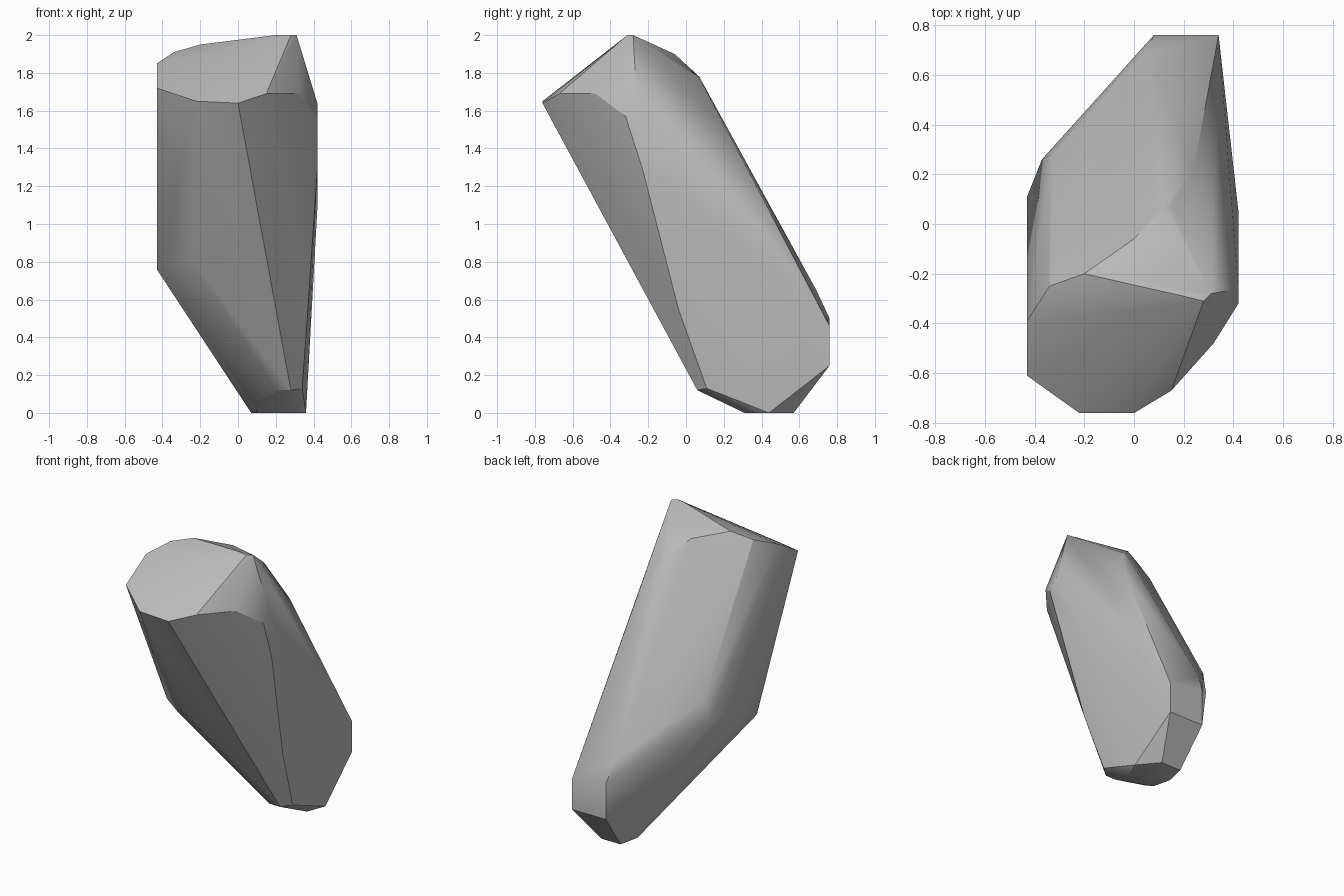
import bpy
import bmesh
import math

# Remove the default cube
default_cube = bpy.data.objects.get("Cube")
if default_cube:
    bpy.data.objects.remove(default_cube, do_unlink=True)


def make_material(name, color):
    material = bpy.data.materials.new(name)
    material.use_nodes = True
    material.diffuse_color = color
    shader = material.node_tree.nodes["Principled BSDF"]
    shader.inputs["Base Color"].default_value = color
    return material


def make_chiselled_solid(name, outlines, material):
    """Wrap the corner outlines in a tight faceted skin."""
    shape = bmesh.new()
    for outline in outlines:
        for corner in outline:
            shape.verts.new([value / 100 for value in corner])
    hull = bmesh.ops.convex_hull(shape, input=shape.verts[:])
    leftovers = set(hull["geom_interior"]) | set(hull["geom_unused"])
    loose = [item for item in leftovers if isinstance(item, bmesh.types.BMVert)]
    bmesh.ops.delete(shape, geom=loose, context="VERTS")
    # Merge nearly flat triangles into larger planes
    bmesh.ops.dissolve_limit(shape, angle_limit=math.radians(2),
                             verts=shape.verts[:], edges=shape.edges[:])
    bmesh.ops.recalc_face_normals(shape, faces=shape.faces[:])
    mesh = bpy.data.meshes.new(name)
    shape.to_mesh(mesh)
    shape.free()
    mesh.materials.append(material)
    solid = bpy.data.objects.new(name, mesh)
    bpy.context.collection.objects.link(solid)
    return solid


# Corner outlines of the leaning stone, in hundredths of a unit
peak = [(31, -28, 200), (28, -31, 200), (20, -29, 200)]
crown_front = [(-43, -61, 172), (-22, -76, 165), (0, -76, 164),
               (15, -67, 169), (32, -48, 169), (42, -32, 157)]
crown_back = [(-43, -39, 185), (-34, -25, 191), (-20, -20, 195),
              (0, -6, 190), (12, 7, 178), (15, 7, 177), (24, 22, 149)]
right_flank = [(42, -26, 164), (42, -23, 129), (42, 5, 108),
               (37, -4, 55), (34, 11, 13)]
left_flank = [(-43, -16, 76), (-36, -15, 69), (-24, -29, 80),
              (-43, 11, 87), (-37, 26, 87), (-33, 28, 99)]
heel = [(5, 69, 65), (8, 76, 50), (34, 76, 46), (34, 76, 25), (8, 76, 25)]
toe = [(9, 20, 6), (20, 6, 12), (28, 6, 12)]
foot = [(7, 43, 0), (10, 57, 0), (25, 57, 0),
        (36, 44, 0), (31, 31, 0), (10, 31, 0)]

stone_grey = make_material("stone grey", (0.5, 0.5, 0.5, 1))
stone = make_chiselled_solid(
    "leaning_stone",
    [peak, crown_front, crown_back, right_flank, left_flank, heel, toe, foot],
    stone_grey)

# Soften shallow facets and keep the chiselled ridges crisp
bpy.ops.object.select_all(action="DESELECT")
stone.select_set(True)
bpy.context.view_layer.objects.active = stone
bpy.ops.object.shade_smooth_by_angle(angle=math.radians(30))
